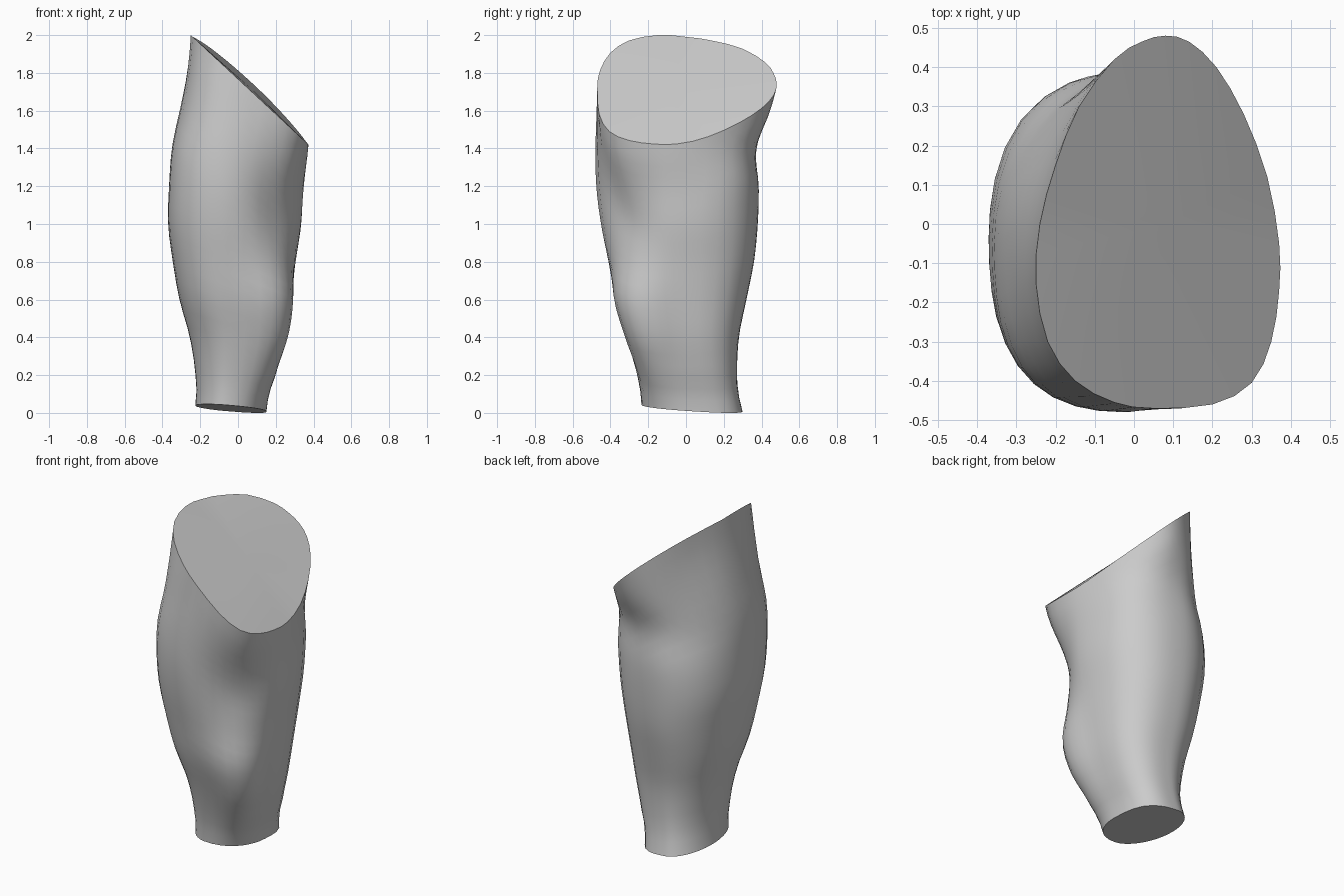
import bpy, bmesh, math
from mathutils import Vector

if "Cube" in bpy.data.objects:
    bpy.data.objects.remove(bpy.data.objects["Cube"])

# Slanted top rim seen from above (x, y), clockwise from the back tip
RIM = [(.08, .48), (.14, .465), (.21, .4), (.28, .28), (.34, .12), (.37, -.05), (.37, -.17),
       (.35, -.3), (.3, -.405), (.2, -.46), (.05, -.47), (-.05, -.455), (-.15, -.4), (-.22, -.3),
       (-.25, -.15), (-.24, 0), (-.2, .15), (-.14, .3), (-.05, .42), (.02, .465)]

# Body extents: z, left x, right x, front y, back y
BODY = [(0, -.23, .15, -.235, .30), (.1, -.22, .165, -.24, .278), (.2, -.225, .20, -.26, .27),
        (.4, -.255, .25, -.31, .28), (.6, -.31, .28, -.37, .32), (.8, -.345, .305, -.41, .36),
        (1, -.37, .335, -.45, .38), (1.2, -.365, .345, -.475, .385), (1.4, -.35, .36, -.48, .37),
        (1.6, -.31, .365, -.475, .435), (1.8, -.27, .365, -.47, .48), (2, -.25, .365, -.46, .48)]

# Diagonal fullness: z, back right, back left, front left, front right (knee bulge)
FULL = [(0, .03, 0, 0, 0), (.2, .03, 0, 0, .03), (.4, .03, .01, 0, .075), (.6, .03, .01, .01, .08),
        (.8, .03, .01, .02, .025), (1, .03, .015, .025, -.03), (1.2, .03, .01, .03, -.045),
        (1.4, .01, -.01, .03, -.03), (1.6, 0, -.03, .02, 0), (2, 0, 0, 0, 0)]


def catmull(p0, p1, p2, p3, t):
    return .5 * (2 * p1 + (p2 - p0) * t + (2 * p0 - 5 * p1 + 4 * p2 - p3) * t * t
                 + (3 * p1 - p0 - 3 * p2 + p3) * t ** 3)


def sample(table, z):
    """Smoothly interpolated row of a table keyed on z."""
    i = 0
    while i < len(table) - 2 and z > table[i + 1][0]:
        i += 1
    a, b = table[i], table[i + 1]
    p, n = table[max(i - 1, 0)], table[min(i + 2, len(table) - 1)]
    t = (z - a[0]) / (b[0] - a[0])
    return [catmull(p[k], a[k], b[k], n[k], t) for k in range(1, 5)]


def body_point(angle, z):
    """Four-quadrant ellipse section with extra fullness on the diagonals."""
    x0, x1, y0, y1 = sample(BODY, z)
    cx, cy = (x0 + x1) / 2 - .025, (y0 + y1) / 2
    c, s = math.cos(angle), math.sin(angle)
    quadrant = int((angle % math.tau) // (math.pi / 2)) % 4
    full = sample(FULL, z)[quadrant] * math.sin(2 * angle) ** 2
    return Vector((cx + c * (((x1 - cx) if c > 0 else (cx - x0)) + full),
                   cy + s * ((y1 - y0) / 2 + full)))


def smooth_rim():
    pts = [Vector(p) for p in RIM]
    n = len(pts)
    return [catmull(pts[i - 1], pts[i], pts[(i + 1) % n], pts[(i + 2) % n], t)
            for i in range(n) for t in (0, .5)]


# Leg segment: columns run from the tilted lower end to the slanted upper rim
LEVELS = 24
bm = bmesh.new()
columns = []
for rim in smooth_rim():
    angle = math.atan2(rim.y / .475, (rim.x - .06) / .31)
    top = min(2, 2 - .93 * (rim.x + .25) + .1 * max(rim.y, 0))
    foot = body_point(angle, 0)
    low = max(0, .024 - .08 * (foot.x + .04) - .06 * (foot.y - .03))
    shift = rim - body_point(angle, top)
    column = []
    for k in range(LEVELS + 1):
        z = low + (top - low) * k / LEVELS
        w = max(0, 1 - (top - z) / .5)
        p = body_point(angle, z) + shift * (w * w * (3 - 2 * w))
        column.append(bm.verts.new((p.x, p.y, z)))
    columns.append(column)

for i, a in enumerate(columns):
    b = columns[(i + 1) % len(columns)]
    for k in range(LEVELS):
        bm.faces.new((a[k], a[k + 1], b[k + 1], b[k]))
# End caps fanned from their centres
for k in (0, LEVELS):
    ring = [c[k] for c in columns]
    centre = bm.verts.new(sum((v.co for v in ring), Vector()) / len(ring))
    for i, v in enumerate(ring):
        bm.faces.new((v, ring[(i + 1) % len(ring)], centre))
bmesh.ops.recalc_face_normals(bm, faces=bm.faces)

mesh = bpy.data.meshes.new("upper_leg")
bm.to_mesh(mesh)
bm.free()
leg = bpy.data.objects.new("upper_leg", mesh)
bpy.context.collection.objects.link(leg)
bpy.context.view_layer.objects.active = leg
leg.select_set(True)
bpy.ops.object.shade_smooth_by_angle(angle=math.radians(40))
